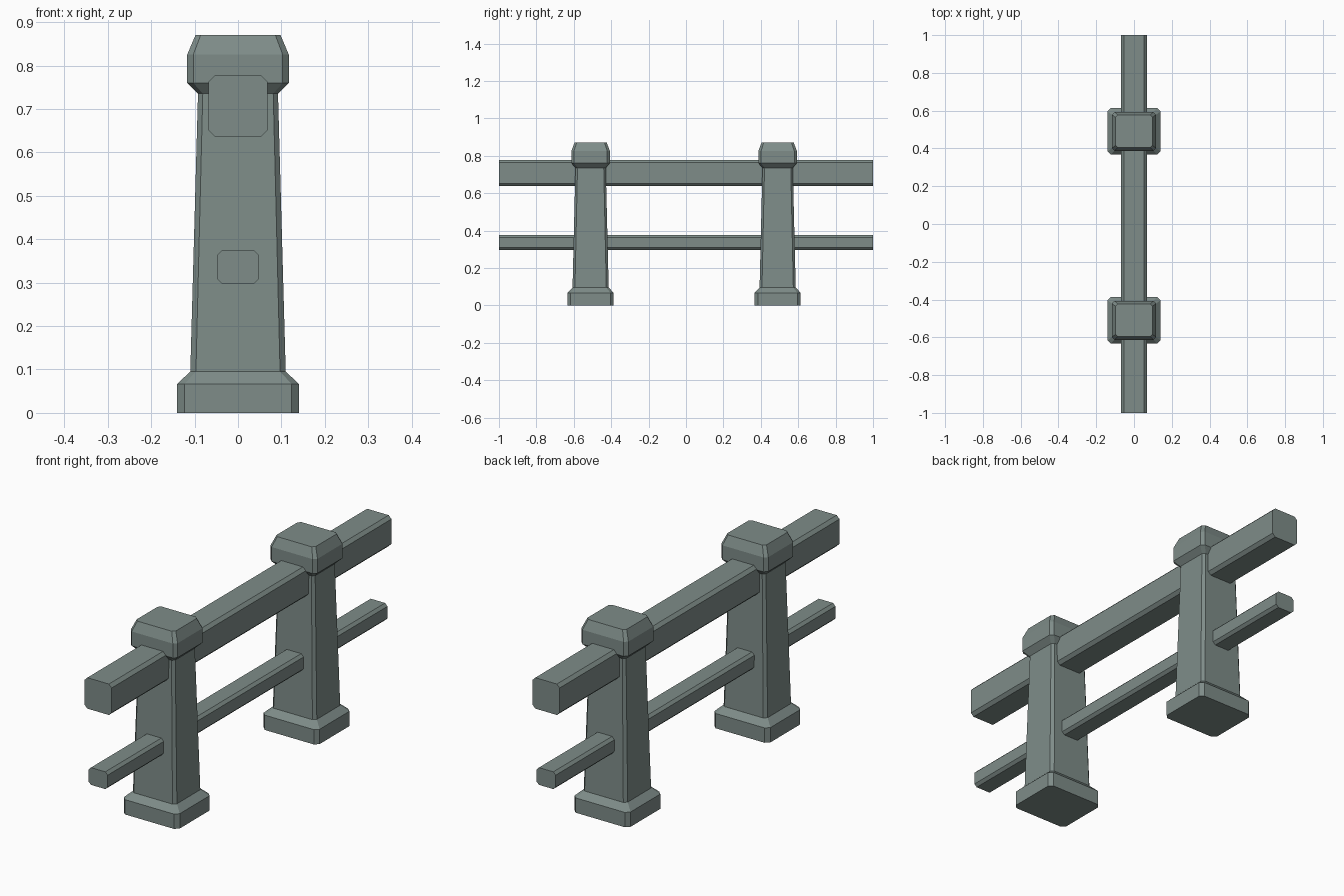
import bpy, bmesh

if "Cube" in bpy.data.objects:
    bpy.data.objects.remove(bpy.data.objects["Cube"])

mat = bpy.data.materials.new("grey_green_paint")
mat.diffuse_color = (0.21, 0.265, 0.25, 1)
mat.use_nodes = True
mat.node_tree.nodes["Principled BSDF"].inputs["Base Color"].default_value = mat.diffuse_color


def octagon(hx, hy, c):
    """Rectangle with cut corners."""
    return [(hx, -hy + c), (hx, hy - c), (hx - c, hy), (-hx + c, hy),
            (-hx, hy - c), (-hx, -hy + c), (-hx + c, -hy), (hx - c, -hy)]


def loft(name, rings):
    """Skin a list of equal-length 3D rings and cap both ends."""
    bm = bmesh.new()
    vs = [[bm.verts.new(p) for p in r] for r in rings]
    n = len(vs[0])
    for a, b in zip(vs, vs[1:]):
        for i in range(n):
            j = (i + 1) % n
            bm.faces.new((a[i], a[j], b[j], b[i]))
    bm.faces.new(vs[0])
    bm.faces.new(vs[-1])
    bmesh.ops.recalc_face_normals(bm, faces=bm.faces)
    me = bpy.data.meshes.new(name)
    bm.to_mesh(me)
    bm.free()
    me.materials.append(mat)
    ob = bpy.data.objects.new(name, me)
    bpy.context.collection.objects.link(ob)
    return ob


def post_part(name, y0, levels):
    """Stack of cut-corner rings: (z, half width, corner cut); slightly narrower in y."""
    loft(name, [[(x, y + y0, z) for x, y in octagon(h, h * 0.88, c)]
                for z, h, c in levels])


def rail(name, hx, z0, z1, c):
    """Beam along y with chamfered long edges."""
    zc, hz = (z0 + z1) / 2, (z1 - z0) / 2
    loft(name, [[(x, y, z + zc) for x, z in octagon(hx, hz, c)] for y in (-1, 1)])


# two posts: foot, tapered shaft, faceted cap
for side, y in (("front", -0.51), ("back", 0.49)):
    post_part(side + "_post_foot", y,
              [(0, 0.14, 0.017), (0.067, 0.14, 0.017), (0.095, 0.11, 0.013)])
    post_part(side + "_post_shaft", y, [(0.09, 0.11, 0.013), (0.74, 0.092, 0.011)])
    post_part(side + "_post_cap", y,
              [(0.735, 0.092, 0.011), (0.76, 0.117, 0.014),
               (0.825, 0.117, 0.014), (0.87, 0.098, 0.012)])

# horizontal rails
rail("top_rail", 0.068, 0.637, 0.777, 0.014)
rail("bottom_rail", 0.048, 0.297, 0.375, 0.012)
